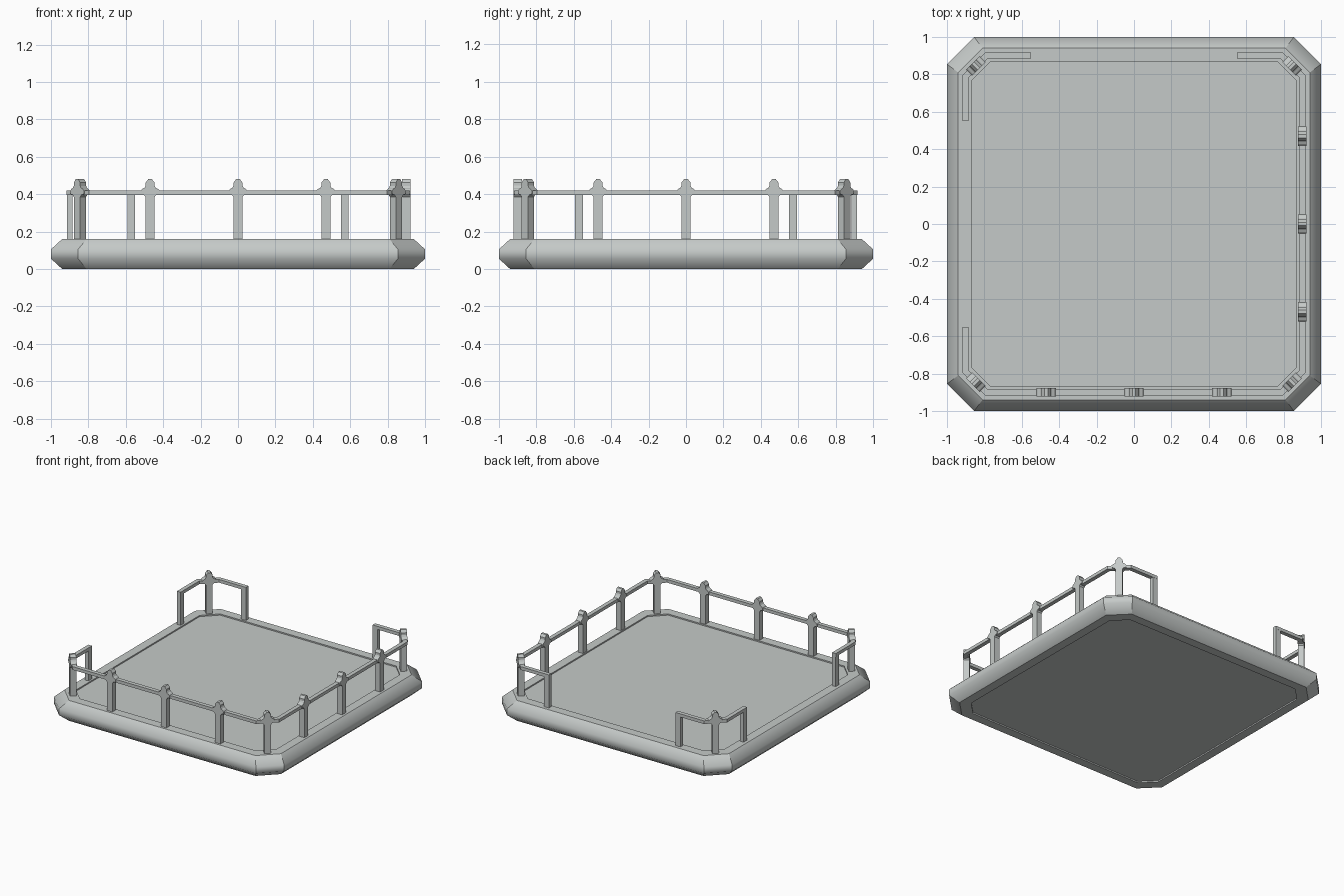
import bpy, bmesh
from math import pi, atan2
from mathutils import Vector, Matrix

cube = bpy.data.objects.get("Cube")
if cube:
    bpy.data.objects.remove(cube)

stone = bpy.data.materials.new("pale_grey_stone")
stone.use_nodes = True
colour = (0.56, 0.59, 0.58, 1)
stone.diffuse_color = colour
stone.node_tree.nodes["Principled BSDF"].inputs["Base Color"].default_value = colour

DECK = 0.16
RAIL_LOW, RAIL_TOP = 0.395, 0.42
LINE = 0.9      # distance of the railing from the centre
CUT = 0.79      # where the railing turns across a corner


def finish(name, bm):
    bmesh.ops.recalc_face_normals(bm, faces=bm.faces)
    mesh = bpy.data.meshes.new(name)
    bm.to_mesh(mesh)
    bm.free()
    mesh.materials.append(stone)
    obj = bpy.data.objects.new(name, mesh)
    bpy.context.collection.objects.link(obj)
    return obj


def loft(bm, rings):
    """Join rings of points into a closed, capped solid."""
    rings = [[bm.verts.new(p) for p in ring] for ring in rings]
    n = len(rings[0])
    for a, b in zip(rings, rings[1:]):
        for i in range(n):
            j = (i + 1) % n
            bm.faces.new((a[i], a[j], b[j], b[i]))
    bm.faces.new(rings[0][::-1])
    bm.faces.new(rings[-1])


def octagon(r, c, z):
    return [(x, y, z) for x, y in ((r, -c), (r, c), (c, r), (-c, r),
                                   (-r, c), (-r, -c), (-c, -r), (c, -r))]


# Platform: rounded edge, shallow recessed panel above and below
def build_platform():
    half = [(0.87, 0.765, 0.15), (0.87, 0.765, DECK),
            (0.94, 0.81, DECK), (1, 0.855, 0.105)]
    profile = [(r, c, DECK - z) for r, c, z in half] + half[::-1]
    bm = bmesh.new()
    loft(bm, [octagon(*p) for p in profile])
    for f in bm.faces:
        f.smooth = True
    for e in bm.edges:
        a, b = (v.co for v in e.verts)
        level = abs(a.z - b.z) < 0.001
        on_side = 0.01 < a.z < 0.12 and max(abs(a.x), abs(a.y)) > 0.95
        e.smooth = level and on_side
    finish("platform", bm)


# Rail: rectangular section swept along a mitred path
def build_rail(name, points, width=0.032):
    pts = [Vector(p) for p in points]
    rings = []
    for i, p in enumerate(pts):
        before = (p - pts[i - 1]).normalized() if i else None
        after = (pts[i + 1] - p).normalized() if i + 1 < len(pts) else None
        before, after = before or after, after or before
        tangent = (before + after).normalized()
        side = Vector((-tangent.y, tangent.x)) * (width / 2 / tangent.dot(after))
        a, b = p + side, p - side
        rings.append([(a.x, a.y, RAIL_LOW), (b.x, b.y, RAIL_LOW),
                      (b.x, b.y, RAIL_TOP), (a.x, a.y, RAIL_TOP)])
    bm = bmesh.new()
    loft(bm, rings)
    finish(name, bm)


# Post with a stepped, pointed head, cut from one mirrored outline
def build_post(name, x, y, angle, depth=0.045):
    side = [(0.024, DECK - 0.005), (0.024, 0.385), (0.034, 0.397), (0.052, 0.401),
            (0.052, 0.418), (0.042, 0.428), (0.03, 0.434), (0.024, 0.445),
            (0.024, 0.462), (0.009, 0.481)]
    outline = side + [(-u, z) for u, z in reversed(side)]
    bm = bmesh.new()
    loft(bm, [[(u, d, z) for u, z in outline] for d in (-depth / 2, depth / 2)])
    bm.transform(Matrix.Translation((x, y, 0)) @ Matrix.Rotation(angle, 4, 'Z'))
    finish(name, bm)


# Plain post closing a railing end
def build_end_post(name, x, y, along_x):
    sx, sy = (0.042, 0.03) if along_x else (0.03, 0.042)
    bm = bmesh.new()
    bmesh.ops.create_cube(bm, size=1)
    height = RAIL_LOW - DECK + 0.01
    bm.transform(Matrix.Translation((x, y, DECK - 0.005 + height / 2))
                 @ Matrix.Diagonal((sx, sy, height, 1)))
    finish(name, bm)


build_platform()

END = 0.55
build_rail("long_rail", [(-LINE, -END), (-LINE, -CUT), (-CUT, -LINE), (CUT, -LINE),
                         (LINE, -CUT), (LINE, CUT), (CUT, LINE), (END, LINE)])
build_rail("back_corner_rail", [(-LINE, END), (-LINE, CUT), (-CUT, LINE), (-END, LINE)])

mid = (LINE + CUT) / 2
for sx, across in ((-1, "right"), (1, "left")):
    for sy, along in ((-1, "front"), (1, "back")):
        build_post(f"{along}_{across}_corner_post", sx * mid, sy * mid,
                   atan2(sy, sx) + pi / 2)

for i, t in enumerate((-0.47, 0, 0.47), 1):
    build_post(f"front_post_{i}", t, -LINE, 0)
    build_post(f"left_post_{i}", LINE, t, pi / 2)

inner = END + 0.021
build_end_post("back_left_end_post", inner, LINE, True)
build_end_post("back_right_end_post", -inner, LINE, True)
build_end_post("right_back_end_post", -LINE, inner, False)
build_end_post("right_front_end_post", -LINE, -inner, False)
